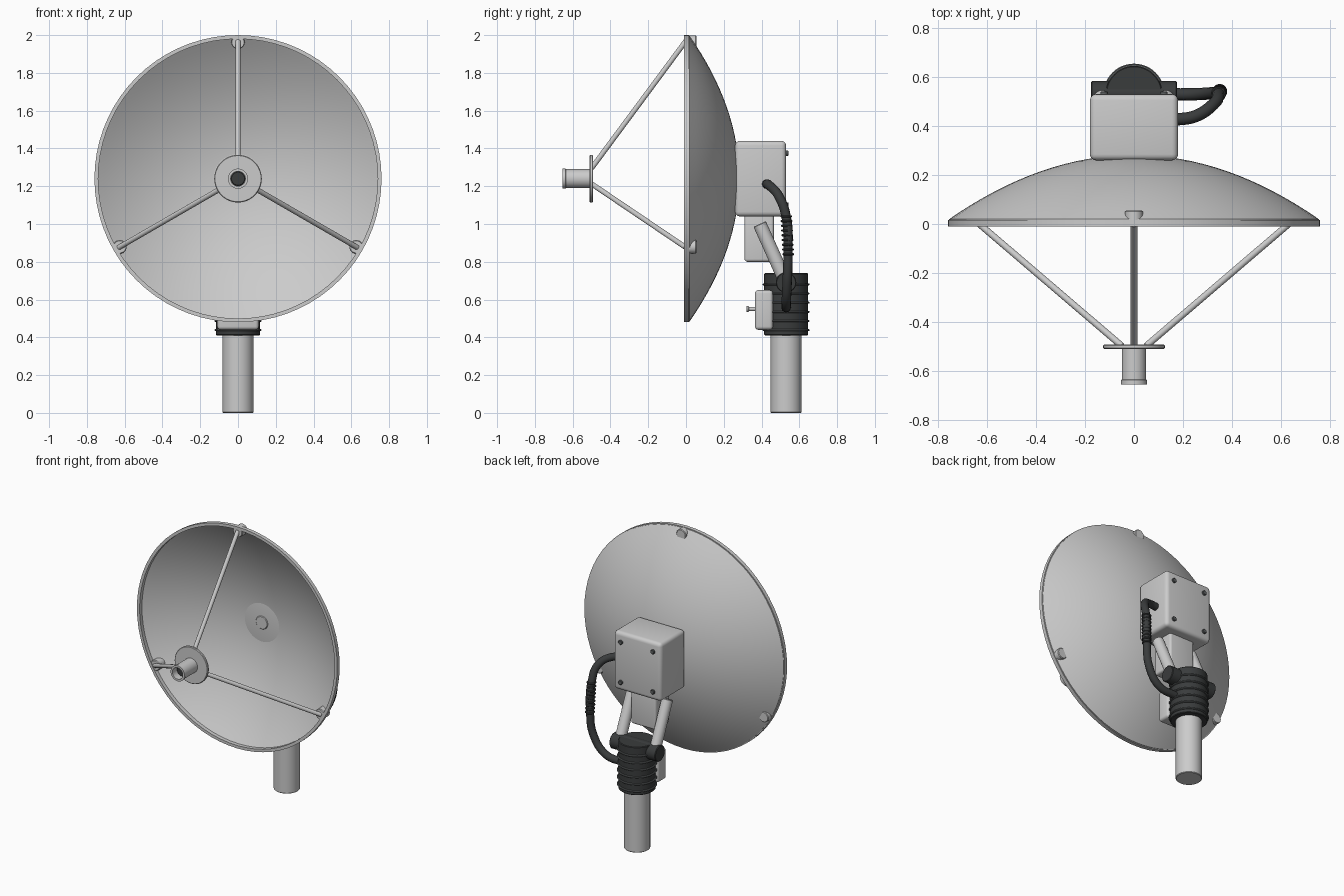
import bpy, bmesh, math
from mathutils import Vector, Matrix

if "Cube" in bpy.data.objects:
    bpy.data.objects.remove(bpy.data.objects["Cube"])

def material(name, v):
    m = bpy.data.materials.new(name)
    m.diffuse_color = (v * 0.93, v, v * 1.02, 1)
    m.use_nodes = True
    m.node_tree.nodes["Principled BSDF"].inputs["Base Color"].default_value = m.diffuse_color
    return m

DARK = material("dark_rubber", 0.045)
MID = material("dark_metal", 0.12)

def finish(name, bm, mat=None, angle=35):
    bmesh.ops.recalc_face_normals(bm, faces=bm.faces)
    me = bpy.data.meshes.new(name)
    bm.to_mesh(me)
    bm.free()
    ob = bpy.data.objects.new(name, me)
    bpy.context.collection.objects.link(ob)
    if mat:
        me.materials.append(mat)
    bpy.ops.object.select_all(action='DESELECT')
    ob.select_set(True)
    bpy.context.view_layer.objects.active = ob
    bpy.ops.object.shade_smooth_by_angle(angle=math.radians(angle))
    return ob

def lathe(name, profile, origin, axis, mat=None, n=48):
    """Spin a closed (radius, height) outline about an axis; zero radius makes a pole."""
    bm = bmesh.new()
    rings = []
    for r, h in profile:
        if r == 0:
            rings.append([bm.verts.new((0, 0, h))] * n)
        else:
            rings.append([bm.verts.new((r * math.cos(2 * math.pi * i / n),
                                        r * math.sin(2 * math.pi * i / n), h)) for i in range(n)])
    for k in range(len(rings)):
        a, b = rings[k], rings[(k + 1) % len(rings)]
        for i in range(n):
            j = (i + 1) % n
            vs = list(dict.fromkeys([a[i], a[j], b[j], b[i]]))
            if len(vs) > 2:
                bm.faces.new(vs)
    rot = Vector(axis).to_track_quat('Z', 'Y').to_matrix().to_4x4()
    bm.transform(Matrix.Translation(origin) @ rot)
    return finish(name, bm, mat)

def rod(name, a, b, r, mat=None, n=24):
    a, b = Vector(a), Vector(b)
    L = (b - a).length
    e = min(0.004, r * 0.2)
    return lathe(name, [(0, 0), (r - e, 0), (r, e), (r, L - e), (r - e, L), (0, L)], a, b - a, mat, n)

def box(name, lo, hi, bevel, mat=None):
    lo, hi = Vector(lo), Vector(hi)
    bm = bmesh.new()
    bmesh.ops.create_cube(bm, size=1)
    bm.transform(Matrix.Translation((lo + hi) / 2) @ Matrix.Diagonal((*(hi - lo), 1)))
    bmesh.ops.bevel(bm, geom=bm.edges[:], offset=bevel, segments=4, profile=0.5, affect='EDGES')
    return finish(name, bm, mat)

CZ = 1.24   # dish axis height
PY = 0.53   # mast axis depth

# Reflector bowl: parabolic shell
N = 16
def para(r): return 0.282 - 0.46 * r * r
rs = [0.755 * i / N for i in range(N + 1)]
outer = [(r, para(r)) for r in rs]
inner = [(r, para(r) - 0.014) for r in reversed(rs)]
lathe("dish", outer + inner, (0, 0, CZ), (0, 1, 0), n=72)
lathe("dish_rim", [(0.74, -0.01), (0.76, -0.01), (0.76, 0.016), (0.74, 0.016)],
      (0, 0, CZ), (0, 1, 0), n=72)
rod("dish_centre_plate", (0, 0.255, CZ), (0, 0.275, CZ), 0.045)

# Feed struts with rim lugs
for i, deg in enumerate((90, 210, 330)):
    c, s = math.cos(math.radians(deg)), math.sin(math.radians(deg))
    rod(f"strut_{i}", (c * 0.055, -0.5, CZ + s * 0.055), (c * 0.73, 0.0, CZ + s * 0.73), 0.0135)
    rod(f"strut_lug_{i}", (c * 0.722, -0.006, CZ + s * 0.722), (c * 0.722, 0.055, CZ + s * 0.722), 0.036)

# Feed horn
rod("feed_plate", (0, -0.51, CZ), (0, -0.492, CZ), 0.126, n=48)
lathe("feed_horn", [(0, -0.50), (0.05, -0.50), (0.05, -0.635), (0.053, -0.637), (0.053, -0.655),
                    (0.039, -0.655), (0.039, -0.60), (0, -0.60)], (0, 0, CZ), (0, 1, 0))
rod("feed_mouth", (0, -0.61, CZ), (0, -0.60, CZ), 0.0385, DARK)

# Electronics housing, its bolts and the block beneath
box("housing", (-0.18, 0.26, 1.04), (0.18, 0.53, 1.44), 0.025)
for x in (-0.122, 0.122):
    for z in (1.10, 1.375):
        rod("housing_bolt", (x, 0.52, z), (x, 0.542, z), 0.015, MID, 16)
box("mount_block", (-0.095, 0.31, 0.80), (0.095, 0.465, 1.06), 0.015)

# Tilt arms and pivot
for side, x in (("left", -0.132), ("right", 0.132)):
    rod(f"tilt_arm_{side}", (x, 0.39, 1.0), (x, 0.525, 0.70), 0.036)
rod("tilt_pivot", (-0.175, PY, 0.69), (0.175, PY, 0.69), 0.054, DARK, 32)

# Mast and ribbed collar
rod("mast", (0, PY, 0), (0, PY, 0.45), 0.082, n=48)
rod("collar", (0, PY, 0.41), (0, PY, 0.74), 0.116, DARK, 48)
for i in range(6):
    z = 0.438 + i * 0.0485
    rod(f"collar_ring_{i}", (0, PY, z - 0.005), (0, PY, z + 0.005), 0.125, MID, 48)

# Control box with knob
box("control_box", (-0.11, 0.365, 0.44), (0.11, 0.46, 0.65), 0.018)
rod("knob_stem", (0, 0.33, 0.55), (0, 0.37, 0.55), 0.011)
rod("knob_head", (0, 0.32, 0.55), (0, 0.333, 0.55), 0.017)

# Cable from housing side to collar
pts = [(0.16, 0.425, 1.212), (0.25, 0.44, 1.205), (0.325, 0.49, 1.15), (0.345, 0.53, 1.04),
       (0.35, 0.54, 0.85), (0.325, 0.535, 0.68), (0.24, 0.53, 0.575), (0.1, 0.53, 0.555)]
cu = bpy.data.curves.new("cable", 'CURVE')
cu.dimensions = '3D'
cu.bevel_depth = 0.025
cu.bevel_resolution = 4
cu.resolution_u = 8
cu.use_fill_caps = True
sp = cu.splines.new('BEZIER')
sp.bezier_points.add(len(pts) - 1)
for p, co in zip(sp.bezier_points, pts):
    p.co = co
    p.handle_left_type = p.handle_right_type = 'AUTO'
tmp = bpy.data.objects.new("cable_path", cu)
bpy.context.collection.objects.link(tmp)
bpy.context.view_layer.update()
me = bpy.data.meshes.new_from_object(tmp.evaluated_get(bpy.context.evaluated_depsgraph_get()))
bpy.data.objects.remove(tmp)
bm = bmesh.new()
bm.from_mesh(me)
finish("cable", bm, DARK, 50).data.materials[0] = DARK

# Ribs on the cable sleeve
for i in range(9):
    z = 0.84 + i * 0.025
    t = (z - 0.84) / 0.2
    c = Vector((0.35 - 0.005 * t, 0.541 - 0.01 * t, z))
    rod(f"cable_rib_{i}", c - Vector((0, 0, 0.006)), c + Vector((0, 0, 0.006)), 0.031, DARK, 20)
